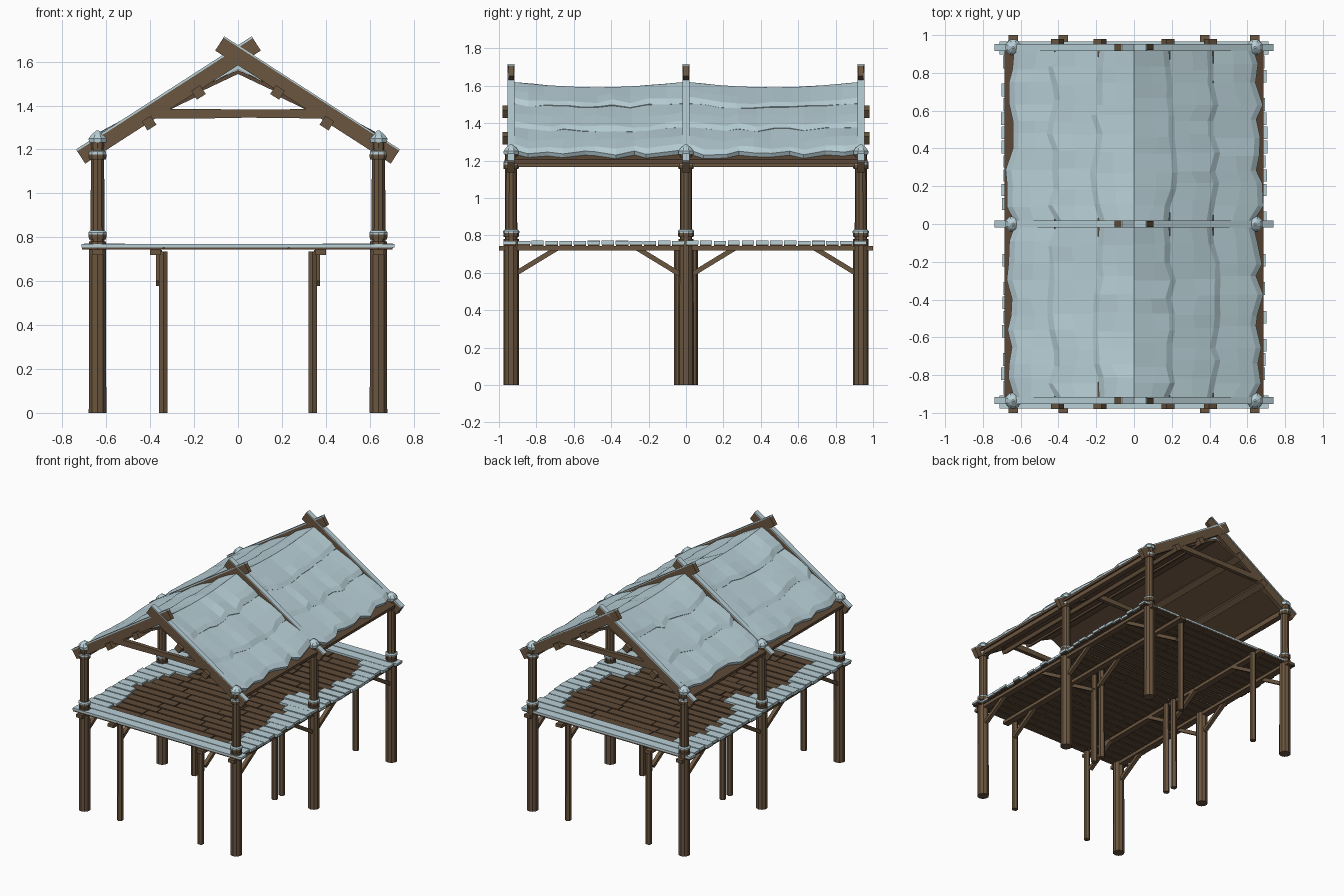
import bpy, bmesh, math, random
from mathutils import Vector

if "Cube" in bpy.data.objects:
    bpy.data.objects.remove(bpy.data.objects["Cube"])

random.seed(7)
rnd = random.uniform


def material(name, rgb):
    m = bpy.data.materials.new(name)
    m.diffuse_color = (*rgb, 1)
    m.use_nodes = True
    m.node_tree.nodes["Principled BSDF"].inputs["Base Color"].default_value = m.diffuse_color
    return m


WOOD = material("weathered wood", (0.145, 0.092, 0.050))
BOARD = material("dark board", (0.112, 0.068, 0.038))
SNOW = material("pale snow", (0.48, 0.63, 0.68))


class Part:
    """Collects simple solids into one named flat-shaded object."""

    def __init__(self, name, mat):
        self.name, self.mat, self.bm = name, mat, bmesh.new()

    def loft(self, rings):
        """Closed solid through rings with equal point counts."""
        vs = [[self.bm.verts.new(p) for p in r] for r in rings]
        n = len(vs[0])
        for a, b in zip(vs, vs[1:]):
            for i in range(n):
                self.bm.faces.new((a[i], a[(i + 1) % n], b[(i + 1) % n], b[i]))
        self.bm.faces.new(vs[0])
        self.bm.faces.new(vs[-1])

    def bar(self, p, q, w, h, mid=0.0):
        """Rectangular bar from p to q: w wide sideways, h deep."""
        p, q = Vector(p), Vector(q)
        d = (q - p).normalized()
        s = d.cross(Vector((0, 0, 1))).normalized()
        u = s.cross(d)
        rings = []
        for t in ([0, 0.3, 0.55, 1] if mid else [0, 1]):
            k = 1 - mid * rnd(0, 1) if 0 < t < 1 else 1
            c = p.lerp(q, t)
            rings.append([c + s * a * w / 2 + u * b * h * k / 2
                          for a, b in ((-1, -1), (1, -1), (1, 1), (-1, 1))])
        self.loft(rings)

    def box(self, x0, x1, y0, y1, z0, z1):
        self.loft([[(x0, y0, z), (x1, y0, z), (x1, y1, z), (x0, y1, z)] for z in (z0, z1)])

    def turned(self, x, y, profile, sides):
        """Faceted round solid from (radius, z) pairs."""
        self.loft([[(x + r * math.cos(math.tau * (i + .5) / sides),
                     y + r * math.sin(math.tau * (i + .5) / sides), z)
                    for i in range(sides)] for r, z in profile])

    def done(self):
        bmesh.ops.recalc_face_normals(self.bm, faces=self.bm.faces)
        me = bpy.data.meshes.new(self.name)
        self.bm.to_mesh(me)
        self.bm.free()
        me.materials.append(self.mat)
        bpy.context.collection.objects.link(bpy.data.objects.new(self.name, me))


FRAMES = (-0.935, 0.0, 0.935)
SIDES = (-1, 1)

# Main posts with collars, and snow on collars and tops
posts, post_snow = Part("main_posts", WOOD), Part("post_snow", SNOW)
for s in SIDES:
    for y in FRAMES:
        x = s * 0.64
        posts.turned(x, y, [(.042, 0), (.041, .78), (.033, .781), (.032, 1.17),
                            (.033, 1.18), (.034, 1.24)], 10)
        for z in (.79, 1.155):
            posts.turned(x, y, [(.040, z), (.042, z + .01), (.042, z + .022), (.039, z + .028)], 10)
        post_snow.turned(x, y, [(.044, .812), (.044, .822), (.036, .83)], 10)
        post_snow.turned(x, y, [(.042, 1.178), (.041, 1.19), (.035, 1.196)], 10)
        post_snow.turned(x, y, [(.042, 1.232), (.044, 1.25), (.030, 1.268), (.006, 1.286)], 8)
posts.done()
post_snow.done()

# Slim inner posts, paired at the middle
inner = Part("inner_posts", WOOD)
for s in SIDES:
    for y in (-.935, -.042, .042, .935):
        inner.turned(s * .34, y, [(.023, 0), (.022, .735)], 6)
inner.done()

# Long floor beams and diagonal braces
beams, braces = Part("floor_beams", WOOD), Part("braces", WOOD)
for s in SIDES:
    for x in (.64, .375):
        beams.bar((s * x, -1, .732), (s * x, 1, .732), .05, .024)
    for x in (.64, .36):
        for y, d in ((-.92, 1), (-.03, -1), (.03, 1), (.92, -1)):
            braces.bar((s * x, y, .59), (s * x, y + d * .23, .73), .028, .026)
beams.done()
braces.done()

# Floor planks in broken rows, with snow drifting in from the edges
planks, drift = Part("floor_planks", BOARD), Part("floor_snow", SNOW)
ROWS = 26
for i in range(ROWS):
    step = 1.95 / ROWS
    y0 = -.975 + i * step
    y1 = y0 + step - rnd(.008, .014)
    edge = min(i, ROWS - 1 - i)
    ends = [-.675 - rnd(0, .03), .675 + rnd(0, .03)]
    if edge == 0:
        ends = [-.71, .71]
    cuts = [ends[0], rnd(-.35, -.15), rnd(.1, .35), ends[1]]
    for a, b in zip(cuts, cuts[1:]):
        planks.box(a, b - .006, y0, y1, .744, .756 + rnd(0, .004))
    if edge < 2:
        drift.box(ends[0] - .002, ends[1] + .002, y0 - .002, y1 + .002, .754, .769)
    else:
        near = min(abs(y0 + step / 2 - f) for f in FRAMES)
        for s, e in zip(SIDES, ends):
            reach = .09 + .24 * math.exp(-near / .14) + rnd(0, .08)
            a, b = sorted((e + s * .002, e - s * reach))
            drift.box(a, b, y0 - .001, y1 + .001, .752, .768 + rnd(0, .004))
planks.done()
drift.done()

# Crossed rafters with snow strips, collar ties
rafters, rafter_snow = Part("rafters", WOOD), Part("rafter_snow", SNOW)
ties = Part("collar_ties", WOOD)
up = Vector((.5375, 0, .843)) * .037
for y in FRAMES:
    for s in SIDES:
        p, q = Vector((s * .715, y, 1.165)), Vector((-s * .085, y, 1.68))
        rafters.bar(p, q, .034 + .004 * s, .07)
        off = Vector((s * up.x, 0, up.z))
        rafter_snow.bar(p + off, q + off, .038, .010)
    ties.bar((-.43, y, 1.363), (.43, y, 1.363), .03, .045, mid=.3)
rafters.done()
rafter_snow.done()
ties.done()

# Purlins poking out at the gables, eave beams
purlins = Part("purlins", WOOD)
for s in SIDES:
    for x, z in ((.405, 1.32), (.18, 1.46)):
        r = .034
        a0 = -s * math.atan(.64) + math.pi / 4
        purlins.loft([[(s * x + r * math.cos(a0 + k * math.pi / 2), y,
                        z + r * math.sin(a0 + k * math.pi / 2)) for k in range(4)]
                      for y in (-.98, .98)])
    purlins.bar((s * .64, -.97, 1.185), (s * .64, .97, 1.185), .04, .04)
purlins.done()


# Overlapping roof boards in three tiers per slope
def roof_z(x):
    return 1.572 - .55 * x


TIERS = ((0, .235), (.19, .465), (.42, .685))
boards = Part("roof_boards", BOARD)
for s in SIDES:
    for x0, x1 in TIERS:
        z0, z1 = roof_z(x0) - .010, roof_z(x1) + .010
        boards.loft([[(s * x0, y, z0 - .018), (s * x1, y, z1 - .020),
                      (s * x1, y, z1), (s * x0, y, z0)] for y in (-.93, .93)])
boards.done()

# Puffy snow tiers with ragged lower edges, one set per bay
snow = Part("roof_snow", SNOW)
COLS = 10
for s in SIDES:
    for y0, y1 in ((-.918, -.018), (.018, .918)):
        for k, (x0, x1) in enumerate(TIERS):
            rings = []
            for j in range(COLS + 1):
                t = j / COLS
                y = y0 + (y1 - y0) * t + (rnd(-.02, .02) if 0 < j < COLS else 0)
                sag = .028 * math.sin(math.pi * t) * (1 - .25 * k)
                e = x1 - .012 - (.038 if j in (0, COLS) else rnd(-.012, .034))
                m = (x0 + e) / 2 + rnd(-.02, .02)
                puff = rnd(-.005, .006)
                prof = [(x0, -.008), (x0, .047 - sag if k == 0 else .035 - sag * .4),
                        (m, .050 - sag * .6 + puff), (e - .03, .050 - sag * .3 + puff),
                        (e, .034), (e - .012, .004)]
                rings.append([(s * x, y, roof_z(x) + h) for x, h in prof])
            snow.loft(rings)
snow.done()
